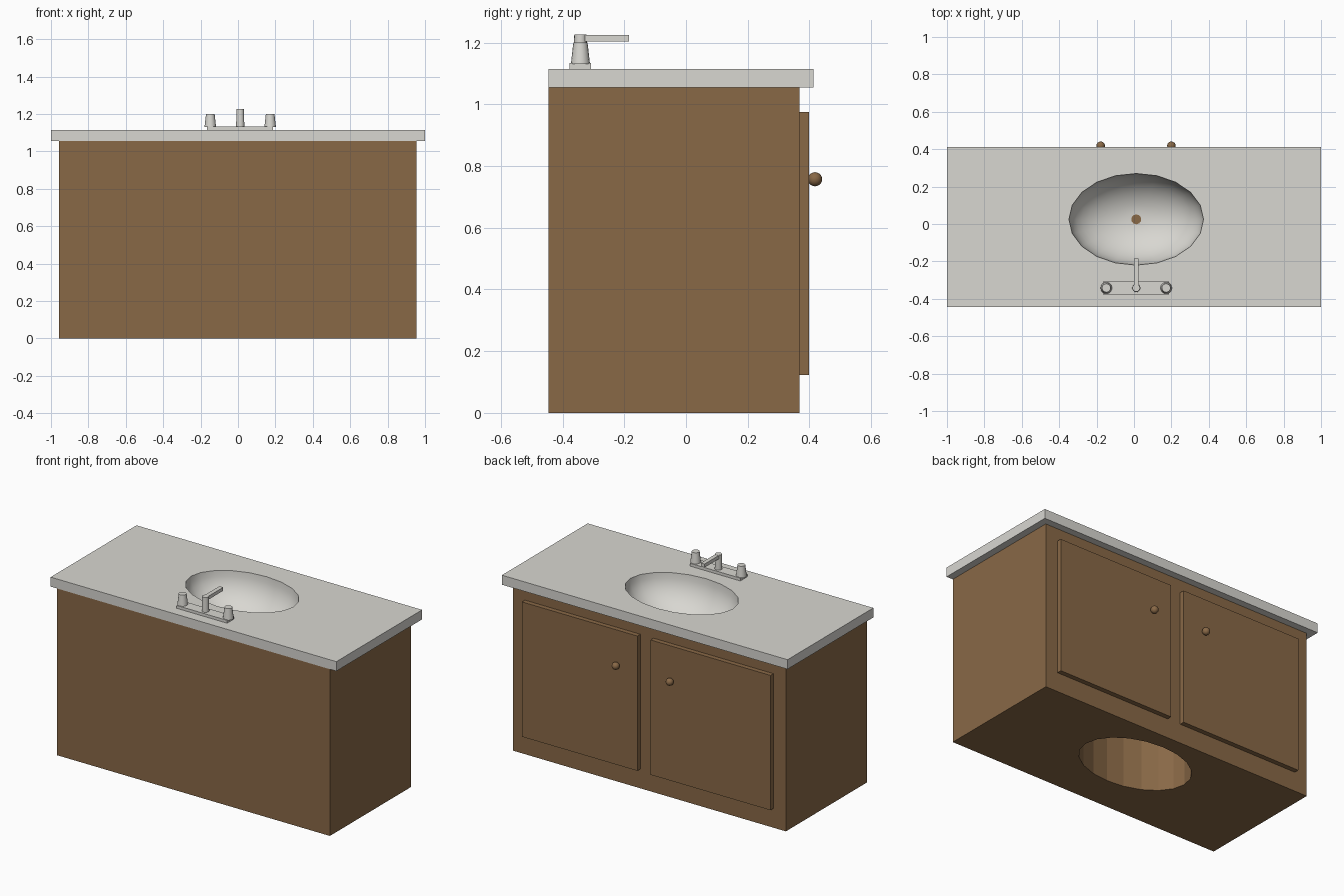
import bpy, bmesh, math

if "Cube" in bpy.data.objects:
    bpy.data.objects.remove(bpy.data.objects["Cube"])


def material(name, rgb):
    m = bpy.data.materials.new(name)
    m.diffuse_color = (*rgb, 1)
    m.use_nodes = True
    m.node_tree.nodes["Principled BSDF"].inputs["Base Color"].default_value = m.diffuse_color
    return m


STONE = material("light_grey_stone", (0.69, 0.68, 0.64))
WOOD = material("brown_wood", (0.25, 0.14, 0.062))
CX, CY, RX, RY, TOP = 0.012, 0.025, 0.36, 0.245, 1.115
SIDES = 20


def finish(name, bm, mat):
    me = bpy.data.meshes.new(name)
    bm.to_mesh(me)
    bm.free()
    me.materials.append(mat)
    ob = bpy.data.objects.new(name, me)
    bpy.context.collection.objects.link(ob)
    return ob


def smooth(ob, angle=35):
    bpy.ops.object.select_all(action='DESELECT')
    ob.select_set(True)
    bpy.context.view_layer.objects.active = ob
    bpy.ops.object.shade_smooth_by_angle(angle=math.radians(angle))


def box(name, lo, hi, mat):
    bm = bmesh.new()
    bmesh.ops.create_cube(bm, size=1)
    for v in bm.verts:
        for i in range(3):
            v.co[i] = (lo[i] + hi[i]) / 2 + v.co[i] * (hi[i] - lo[i])
    return finish(name, bm, mat)


def cone(name, x, y, z0, z1, r0, r1, mat, n=16):
    bm = bmesh.new()
    bmesh.ops.create_cone(bm, cap_ends=True, segments=n, radius1=r0, radius2=r1, depth=z1 - z0)
    bmesh.ops.translate(bm, verts=bm.verts, vec=(x, y, (z0 + z1) / 2))
    return finish(name, bm, mat)


def ellipse(bm, s, z):
    return [bm.verts.new((CX + RX * s * math.cos(2 * math.pi * k / SIDES),
                          CY + RY * s * math.sin(2 * math.pi * k / SIDES), z))
            for k in range(SIDES)]


def bore(ob):
    # elliptical shaft cut right through a part
    bm = bmesh.new()
    low, high = ellipse(bm, 1, -0.5), ellipse(bm, 1, 1.5)
    bm.faces.new(low[::-1])
    bm.faces.new(high)
    for k in range(SIDES):
        j = (k + 1) % SIDES
        bm.faces.new((low[k], low[j], high[j], high[k]))
    cutter = finish("sink_cutter", bm, ob.data.materials[0])
    cutter.hide_render = True
    mod = ob.modifiers.new("sink_hole", 'BOOLEAN')
    mod.object, mod.operation, mod.solver = cutter, 'DIFFERENCE', 'EXACT'
    bpy.context.view_layer.objects.active = ob
    bpy.ops.object.modifier_apply(modifier=mod.name)
    bpy.data.objects.remove(cutter)


# cabinet and countertop
bore(box("cabinet", (-0.957, -0.445, 0), (0.955, 0.368, 1.055), WOOD))
bore(box("countertop", (-1, -0.445, 1.055), (1, 0.413, TOP), STONE))

# bowl: lower half of an ellipsoid
bm = bmesh.new()
DEPTH, RINGS = 0.23, 10
rings = []
for i in range(RINGS):
    a = math.pi / 2 * i / RINGS
    rings.append(ellipse(bm, math.cos(a), TOP - DEPTH * math.sin(a)))
for o, n in zip(rings, rings[1:]):
    for k in range(SIDES):
        j = (k + 1) % SIDES
        bm.faces.new((o[k], o[j], n[j], n[k]))
bm.faces.new(rings[-1])
smooth(finish("sink_bowl", bm, STONE), 60)
cone("drain", CX, CY, TOP - DEPTH - 0.005, TOP - DEPTH + 0.008, 0.027, 0.027, WOOD, 10)

# doors and knobs on the +y side
for side, x0, x1, kx in (("left", -0.87, -0.03, -0.178), ("right", 0.062, 0.87, 0.2)):
    box(side + "_door", (x0, 0.36, 0.122), (x1, 0.398, 0.975), WOOD)
    bm = bmesh.new()
    bmesh.ops.create_uvsphere(bm, u_segments=16, v_segments=10, radius=0.023)
    bmesh.ops.translate(bm, verts=bm.verts, vec=(kx, 0.418, 0.757))
    smooth(finish(side + "_knob", bm, WOOD), 40)

# faucet
FY = -0.342
box("faucet_base", (-0.165, FY - 0.035, TOP - 0.005), (0.188, FY + 0.035, 1.133), STONE)
for side, s in (("left", -1), ("right", 1)):
    smooth(cone(side + "_tap", CX + s * 0.16, FY, 1.13, 1.2, 0.031, 0.023, STONE))
smooth(cone("spout_post", CX, FY, 1.13, 1.226, 0.022, 0.02, STONE))
box("spout_arm", (CX - 0.013, FY, 1.203), (CX + 0.013, -0.184, 1.225), STONE)
